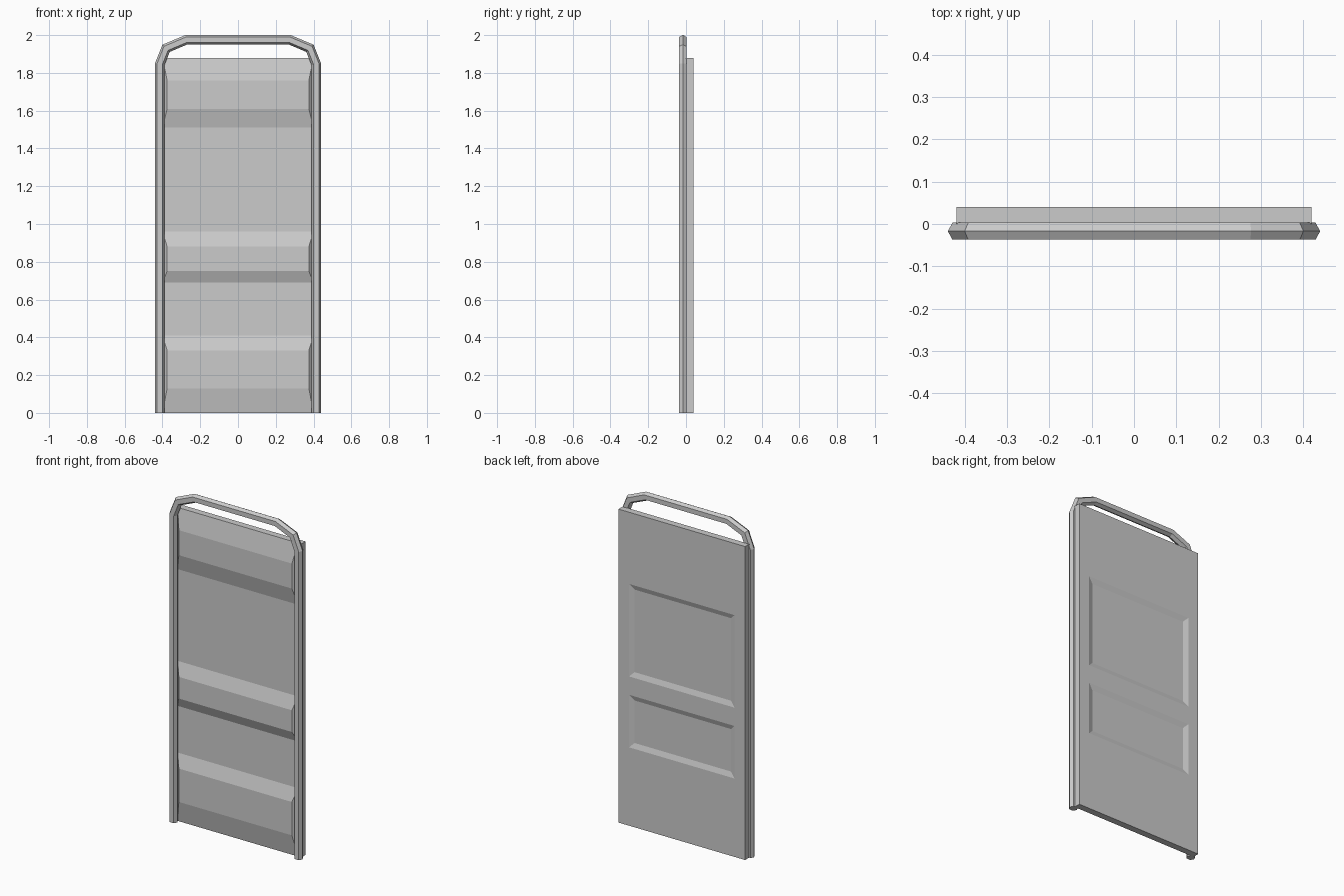
import bpy, bmesh, math
from mathutils import Vector

if "Cube" in bpy.data.objects:
    bpy.data.objects.remove(bpy.data.objects["Cube"])


def finish(bm, name):
    bmesh.ops.remove_doubles(bm, verts=bm.verts, dist=1e-5)
    bmesh.ops.recalc_face_normals(bm, faces=bm.faces)
    me = bpy.data.meshes.new(name)
    bm.to_mesh(me)
    bm.free()
    ob = bpy.data.objects.new(name, me)
    bpy.context.collection.objects.link(ob)
    return ob


def wall(bm, y, xs, zs, cells):
    """Flat grid at y; cells maps row -> (half width, z0, z1, new y) of a pressed panel."""
    grid = [[bm.verts.new((x, y, z)) for x in xs] for z in zs]
    for r in range(len(zs) - 1):
        for c in range(3):
            ring = [grid[r][c], grid[r][c + 1], grid[r + 1][c + 1], grid[r + 1][c]]
            if c == 1 and r in cells:
                w, z0, z1, yy = cells[r]
                inner = [bm.verts.new(p) for p in
                         ((-w, yy, z0), (w, yy, z0), (w, yy, z1), (-w, yy, z1))]
                for i in range(4):
                    j = (i + 1) % 4
                    bm.faces.new((ring[i], ring[j], inner[j], inner[i]))
                bm.faces.new(inner)
            else:
                bm.faces.new(ring)
    return grid


# Panel: three raised bands on the front, two shallow recesses on the back
W, H = 0.42, 1.88
FRONT, BACK, RAISED, SUNK = 0.0, 0.04, -0.025, 0.03
bm = bmesh.new()
front = wall(bm, FRONT, (-W, -0.4, 0.4, W), (0, 0.41, 0.69, 0.96, 1.51, H),
             {0: (0.375, 0.13, 0.33, RAISED),
              2: (0.375, 0.75, 0.88, RAISED),
              4: (0.375, 1.61, 1.76, RAISED)})
back = wall(bm, BACK, (-W, -0.35, 0.35, W), (0, 0.47, 0.785, 0.895, 1.45, H),
            {1: (0.32, 0.50, 0.755, SUNK),
             3: (0.32, 0.925, 1.42, SUNK)})
for k in (0, -1):
    bm.faces.new([row[k] for row in front] + [row[k] for row in reversed(back)])
    bm.faces.new(front[k] + back[k][::-1])
finish(bm, "panel")

# Frame: six-sided tube swept along a chamfered arch with mitred corners
half = [(0.415, 0.0), (0.415, 1.845), (0.381, 1.93), (0.272, 1.976)]
path = [Vector(p) for p in half] + [Vector((-x, z)) for x, z in reversed(half)]
section = [(0.025, 0), (0.014, 0.02), (-0.014, 0.02),
           (-0.025, 0), (-0.014, -0.02), (0.014, -0.02)]
TUBE_Y = -0.017
bm = bmesh.new()
rings = []
for i, p in enumerate(path):
    d0 = (p - path[i - 1]).normalized() if i else (path[1] - p).normalized()
    d1 = (path[i + 1] - p).normalized() if i < len(path) - 1 else d0
    n0, n1 = Vector((d0.y, -d0.x)), Vector((d1.y, -d1.x))
    n = (n0 + n1).normalized()
    n /= n.dot(n0)
    rings.append([bm.verts.new((p.x + n.x * u, TUBE_Y + v, p.y + n.y * u))
                  for u, v in section])
for a, b in zip(rings, rings[1:]):
    for k in range(6):
        j = (k + 1) % 6
        bm.faces.new((a[k], a[j], b[j], b[k]))
bm.faces.new(rings[0])
bm.faces.new(rings[-1])
finish(bm, "tube_frame")
